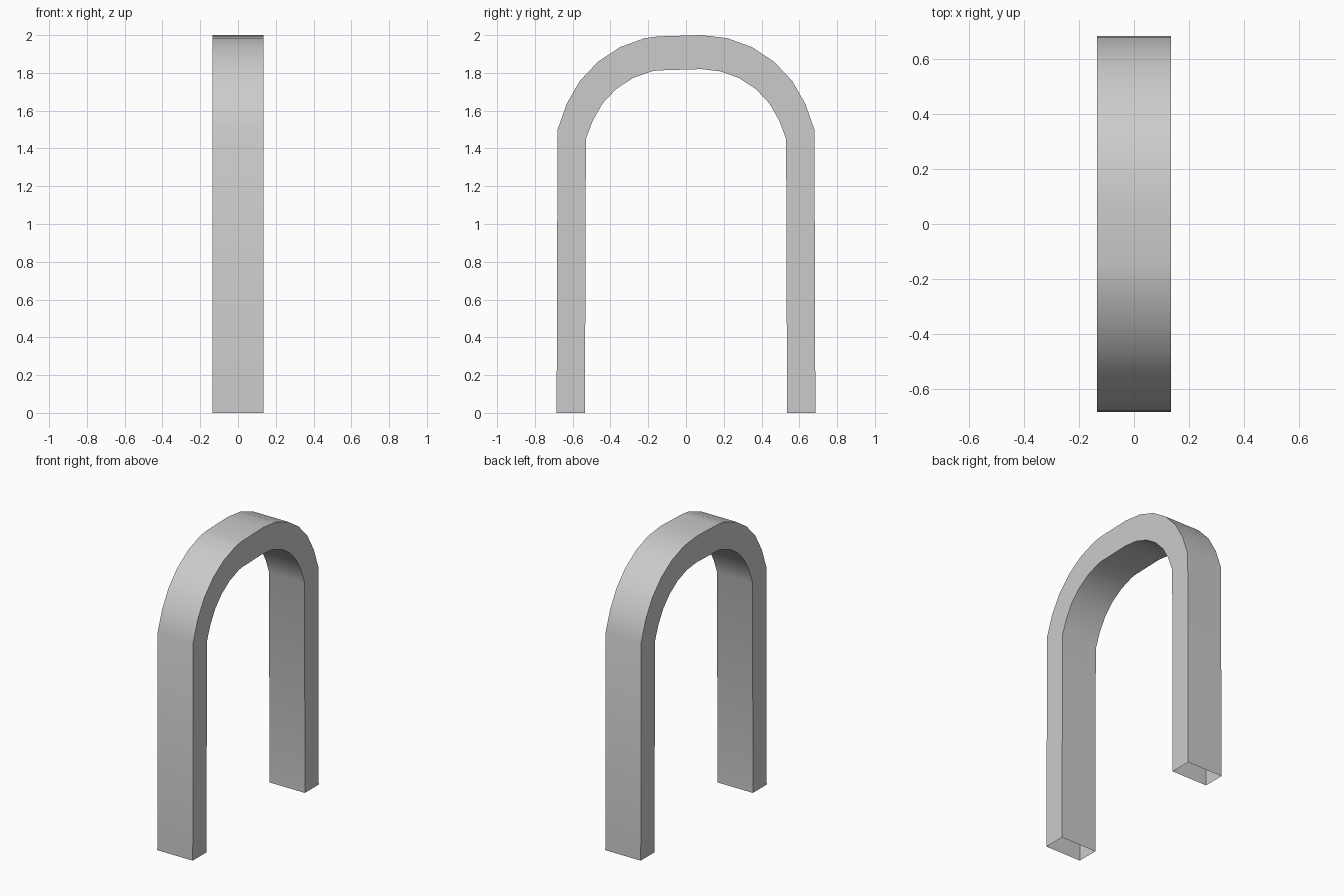
import bpy, bmesh
from math import sin, cos, radians

if "Cube" in bpy.data.objects:
    bpy.data.objects.remove(bpy.data.objects["Cube"])

HALF_X = 0.135
STEPS = 6


def arch_line(foot, shoulder, centre_z, radius):
    """Leg, curved shoulder, nearly flat crown, then back down to the floor."""
    right = [(0.08 + radius * cos(radians(a)), centre_z + radius * sin(radians(a)))
             for a in [10 + i * 80 / STEPS for i in range(STEPS + 1)]]
    right[0] = shoulder
    left = [(-y, z) for y, z in reversed(right)]
    # the crown leans very slightly: its left end is lower and further out
    left[0] = (-0.15, centre_z + radius - 0.007)
    return [(foot, 0.0)] + right + left + [(-foot, 0.0)]


outer = arch_line(0.685, (0.68, 1.50), 1.40, 0.60)
inner = arch_line(0.535, (0.53, 1.45), 1.37, 0.45)

# Hollow arch: outer skin, inner skin and two sides, open under the feet
bm = bmesh.new()
rows = [[bm.verts.new((x, y, z)) for y, z in line]
        for line, x in ((outer, -HALF_X), (outer, HALF_X),
                        (inner, HALF_X), (inner, -HALF_X))]
for k in range(4):
    a, b = rows[k], rows[(k + 1) % 4]
    for i in range(len(a) - 1):
        bm.faces.new((a[i], a[i + 1], b[i + 1], b[i]))
bmesh.ops.recalc_face_normals(bm, faces=bm.faces[:])
top = max(bm.faces, key=lambda f: f.calc_center_median().z)
if top.normal.z < 0:
    bmesh.ops.reverse_faces(bm, faces=bm.faces[:])

mesh = bpy.data.meshes.new("arch")
bm.to_mesh(mesh)
bm.free()
arch = bpy.data.objects.new("arch", mesh)
bpy.context.collection.objects.link(arch)

# Smooth curve with crisp long edges
bpy.context.view_layer.objects.active = arch
arch.select_set(True)
bpy.ops.object.shade_smooth_by_angle(angle=radians(35))
